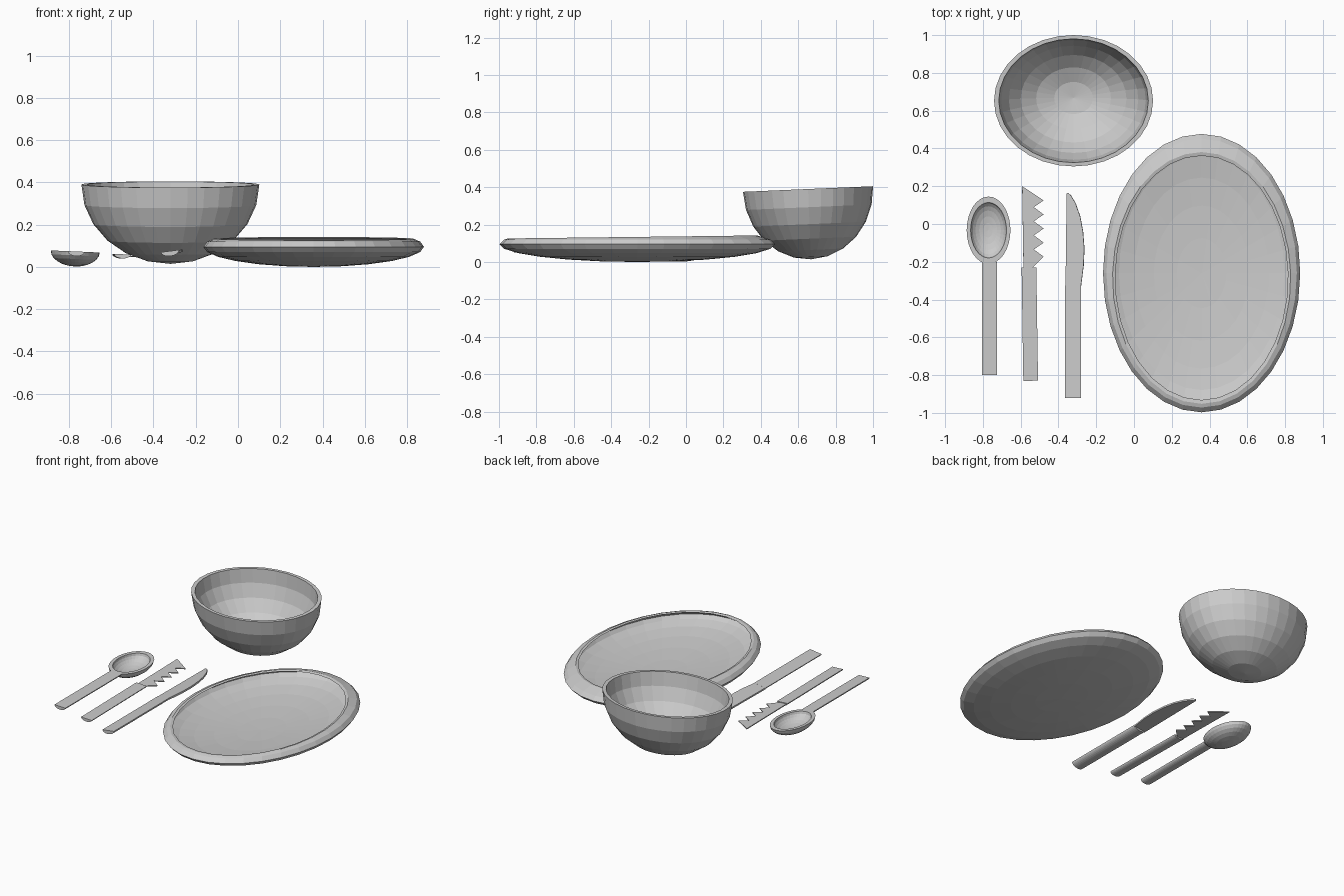
import bpy, bmesh, math
from mathutils import Vector

if "Cube" in bpy.data.objects:
    bpy.data.objects.remove(bpy.data.objects["Cube"])


def finish(bm, name, loc, rot):
    bmesh.ops.recalc_face_normals(bm, faces=bm.faces)
    me = bpy.data.meshes.new(name)
    bm.to_mesh(me)
    bm.free()
    ob = bpy.data.objects.new(name, me)
    ob.location, ob.rotation_euler = loc, rot
    bpy.context.collection.objects.link(ob)
    return ob


def dish(name, loc, outer, inner, cut=0.0, slope=0.0, rot=(0, 0, 0)):
    """Ellipsoid opened by a (slightly sloped) plane, with a matching inner skin."""
    bm = bmesh.new()
    bmesh.ops.create_uvsphere(bm, u_segments=32, v_segments=12, radius=1)
    bmesh.ops.scale(bm, vec=outer, verts=bm.verts)
    bmesh.ops.bisect_plane(bm, geom=bm.verts[:] + bm.edges[:] + bm.faces[:],
                           dist=1e-4, plane_co=(0, 0, cut),
                           plane_no=Vector((0, -slope, 1)).normalized(),
                           clear_outer=True)
    faces = bm.faces[:]
    rim = [e for e in bm.edges if e.is_boundary]
    # inner skin: scaled copy of every vertex, joined to the outer one at the rim
    twin = {v: bm.verts.new([c * i / o for c, i, o in zip(v.co, inner, outer)])
            for v in bm.verts[:]}
    for f in faces:
        bm.faces.new([twin[v] for v in reversed(f.verts)])
    for e in rim:
        a, b = e.verts
        bm.faces.new([a, b, twin[b], twin[a]])
    return finish(bm, name, loc, rot)


def extrude_outline(name, points, vec, loc, rot):
    bm = bmesh.new()
    face = bm.faces.new([bm.verts.new(p) for p in points])
    ext = bmesh.ops.extrude_face_region(bm, geom=[face])
    # keep the starting cap so the solid is closed
    verts = [v for v in ext["geom"] if isinstance(v, bmesh.types.BMVert)]
    bmesh.ops.translate(bm, vec=vec, verts=verts)
    return finish(bm, name, loc, rot)


def handle(name, x, z, y0, y1, width, depth, rot):
    """Flat-topped bar with a rounded underside."""
    n = 12
    pts = [(-math.cos(math.pi * i / n) * width / 2, 0,
            -math.sin(math.pi * i / n) * depth) for i in range(n + 1)]
    return extrude_outline(name, pts, (0, y1 - y0, 0), (x, y0, z), rot)


def blade(name, outline, x, z, thick, rot):
    pts = [(px - x, py, -thick) for px, py in outline]
    return extrude_outline(name, pts, (0, 0, thick), (x, 0, z), rot)


# Serving bowl, leaning slightly forward
dish("bowl", (-0.32, 0.6525, 0.39), (0.421, 0.348, 0.376), (0.396, 0.328, 0.352),
     rot=(0.043, 0, 0))

# Oval plate with an inward-curving rim
dish("plate", (0.358, -0.26, 0.095), (0.522, 0.737, 0.095), (0.506, 0.715, 0.086),
     cut=0.039, slope=0.012)

# Spoon
spoon_rot = (0, 0.043, 0)
dish("spoon_bowl", (-0.77, -0.033, 0.073), (0.116, 0.178, 0.071),
     (0.095, 0.147, 0.058), rot=spoon_rot)
handle("spoon_handle", -0.765, 0.073, -0.8, -0.2, 0.08, 0.022, spoon_rot)

# Fork with a saw-toothed side
fork_rot = (0, 0.05, 0)
teeth = []
for i in range(5):
    tip = 0.125 - 0.0745 * i
    teeth.append((-0.478, tip))
    if i < 4:
        teeth.append((-0.53, tip - 0.036))
blade("fork_tines", [(-0.592, 0.2)] + teeth + [(-0.545, -0.24), (-0.585, -0.24)],
      -0.55, 0.055, 0.006, fork_rot)
handle("fork_handle", -0.547, 0.06, -0.83, -0.23, 0.078, 0.02,
       (0, 0.05, 0.015))

# Knife, rolled with its cutting edge slightly raised
knife_rot = (0, -0.13, 0)
edge = [(-0.352, 0.165), (-0.335, 0.152), (-0.31, 0.11), (-0.285, 0.04),
        (-0.27, -0.04), (-0.263, -0.13), (-0.267, -0.22), (-0.281, -0.33)]
blade("knife_blade", [(-0.363, -0.33), (-0.357, 0.162)] + edge, -0.32, 0.075, 0.012, knife_rot)
handle("knife_handle", -0.322, 0.075, -0.92, -0.325, 0.086, 0.024, knife_rot)
